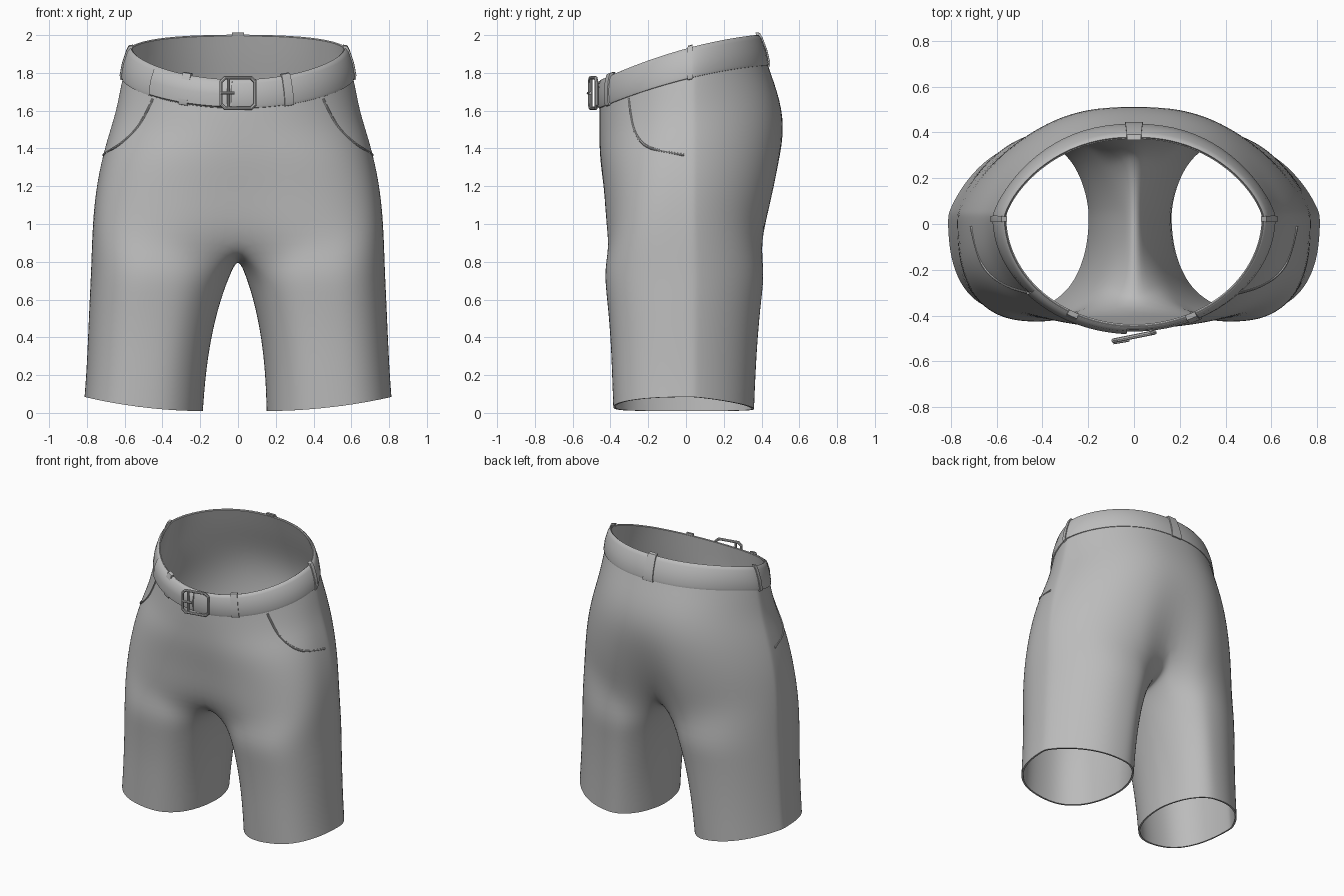
import bpy, bmesh, math
from mathutils import Vector

if "Cube" in bpy.data.objects:
    bpy.data.objects.remove(bpy.data.objects["Cube"])

grey = bpy.data.materials.new("grey_cloth")
grey.diffuse_color = (0.5, 0.5, 0.5, 1)
grey.use_nodes = True
grey.node_tree.nodes["Principled BSDF"].inputs["Base Color"].default_value = grey.diffuse_color
YC = 0.03  # depth of the side seam

# torso rings: centre z, tilt, half width, front y, back y, front roundness, back roundness (x, y), seam dip
TORSO = [(1.925, .27, .572, -.452, .385, 2.0, 2.2, 1.40, 0),
         (1.765, .25, .615, -.460, .435, 2.0, 2.3, 1.30, 0),
         (1.590, .20, .645, -.460, .505, 2.2, 2.5, 1.25, 0),
         (1.430, .14, .700, -.458, .525, 2.6, 2.6, 1.25, 0),
         (1.220, .12, .750, -.436, .495, 3.0, 2.8, 1.25, .025),
         (1.000, .12, .772, -.428, .450, 3.5, 3.0, 1.25, .07)]
# leg rings: z, inner x, outer x, front y, back y, front centre x, back centre x, start angle
LEGS = [(.76, .030, .780, -.440, .425, .42, .32, 48),
        (.60, .088, .788, -.420, .402, .44, .34, 42),
        (.40, .133, .796, -.402, .383, .46, .36, 40),
        (.20, .158, .806, -.394, .371, .48, .38, 40),
        (.01, .168, .815, -.388, .364, .50, .40, 40)]


def quarter(a, w, d, px, py):
    """Rounded quarter outline of width w and depth d at angle a."""
    s, c = math.sin(math.radians(a)), math.cos(math.radians(a))
    return w * math.copysign(abs(s) ** (2 / px), s), YC + d * abs(c) ** (2 / py)


def torso(s, a):
    """Torso point, angle 0 = front, 90 = outer side, 180 = back."""
    i = min(max(int(s), 0), len(TORSO) - 2)
    f = s - i
    z, tilt, w, yf, yb, p, px, py, _ = [u + (v - u) * f for u, v in zip(TORSO[i], TORSO[i + 1])]
    if math.cos(math.radians(a)) >= 0:
        x, y = quarter(a, w, yf - YC, p, p)
    else:
        x, y = quarter(a, w, yb - YC, px, py)
    return Vector((x, y, z + tilt * (y - .75 * y * y)))


def torso_out(s, a, off):
    """Torso point pushed outward by off."""
    t = torso(s, a + 3) - torso(s, a - 3)
    return torso(s, a) + Vector((t.y, -t.x, 0)).normalized() * off


def finish(obj, angle=40):
    bpy.ops.object.select_all(action='DESELECT')
    obj.select_set(True)
    bpy.context.view_layer.objects.active = obj
    bpy.ops.object.convert(target='MESH')
    obj.data.materials.clear()
    obj.data.materials.append(grey)
    bpy.ops.object.shade_smooth_by_angle(angle=math.radians(angle))


def mesh_object(name, bm):
    bmesh.ops.recalc_face_normals(bm, faces=bm.faces)
    me = bpy.data.meshes.new(name)
    bm.to_mesh(me)
    bm.free()
    obj = bpy.data.objects.new(name, me)
    bpy.context.collection.objects.link(obj)
    return obj


# shorts shell: one half, mirrored
M, K = 21, 9
bm = bmesh.new()
rings = []
for s, row in enumerate(TORSO):
    ring = [bm.verts.new(torso(s, 180 * i / (M - 1))) for i in range(M)]
    ring[0].co.x = ring[-1].co.x = 0
    ring[0].co.y += row[-1] * .4
    ring[-1].co.y -= row[-1]
    rings.append(ring)
for r0, r1 in zip(rings, rings[1:]):
    for i in range(M - 1):
        bm.faces.new((r0[i], r0[i + 1], r1[i + 1], r1[i]))

# crotch seam from back to front
front, back = rings[-1][0].co, rings[-1][-1].co
crotch = []
for k in range(1, K + 1):
    t = 2 * k / (K + 1) - 1
    y = (front.y + back.y) / 2 + (front.y - back.y) / 2 * math.sin(t * math.pi / 2)
    end, e = (back, 1.8) if t < 0 else (front, 2.4)
    crotch.append(bm.verts.new((0, y, .81 + (end.z - .81) * abs(t) ** e)))

# leg tube
prev = rings[-1] + crotch
for n, (z, xi, xo, yf, yb, cf, cb, st) in enumerate(LEGS):
    angles = [-st + (180 + 2 * st) * i / (M - 1) for i in range(M)]
    angles += [180 + st + (180 - 2 * st) * k / (K + 1) for k in range(1, K + 1)]
    ring = []
    for a in angles:
        outer = math.sin(math.radians(a)) >= 0
        is_front = math.cos(math.radians(a)) >= 0
        c = cf if is_front else cb
        w = xo - c if outer else c - xi
        if is_front:
            x, y = quarter(a, w, yf - YC, 2.5, 2.5 if outer else 2.1)
        else:
            x, y = quarter(a, w, yb - YC, 2.2, 1.25 if outer else 1.7)
        x += c
        lift = .075 * ((x - xi) / (xo - xi)) ** 2 if n == len(LEGS) - 1 else 0
        ring.append(bm.verts.new((x, y, z + lift)))
    for i in range(len(ring)):
        j = (i + 1) % len(ring)
        bm.faces.new((prev[i], prev[j], ring[j], ring[i]))
    prev = ring
shorts = mesh_object("shorts", bm)
mir = shorts.modifiers.new("mirror", 'MIRROR')
mir.merge_threshold = .002
sub = shorts.modifiers.new("smooth", 'SUBSURF')
sub.levels = sub.render_levels = 2
sol = shorts.modifiers.new("cloth", 'SOLIDIFY')
sol.thickness = .012
sol.offset = -1
finish(shorts, 50)
# legs lean slightly to one side
for v in shorts.data.vertices:
    if v.co.z < .8:
        v.co.x -= .022 * (1 - v.co.z / .8) * max(0, 1 - abs(v.co.x) / .8)


def band(name, a0, a1, n, profile):
    """Strip swept round the waist; profile is a loop of (ring position, offset)."""
    bm = bmesh.new()
    full = a1 - a0 >= 360
    rows = []
    for i in range(n if full else n + 1):
        a = a0 + (a1 - a0) * i / n
        rows.append([bm.verts.new(torso_out(s, a, o)) for s, o in profile])
    m = len(profile)
    for i in range(n):
        r0, r1 = rows[i], rows[(i + 1) % len(rows)]
        for j in range(m):
            bm.faces.new((r0[j], r0[(j + 1) % m], r1[(j + 1) % m], r1[j]))
    if not full:
        bm.faces.new(rows[0])
        bm.faces.new(rows[-1])
    finish(mesh_object(name, bm), 50)


# belt, its loose end and the loops holding it
band("belt", 0, 360, 80, [(1.0, -.008), (.98, .003), (.88, .009), (.5, .014), (.12, .01),
                          (0, .002), (-.02, -.004), (.03, -.012)])
band("belt_end", 311, 357, 16, [(.97, .0), (.93, .014), (.5, .026), (.08, .016), (.0, .0)])
for name, a in (("front_loop_right", 26), ("front_loop_left", 332), ("side_loop_right", 90),
                ("side_loop_left", 270), ("back_loop", 180)):
    band(name, a - 2.4, a + 2.4, 4, [(1.04, -.008), (1.02, .008), (.9, .016), (.5, .021),
                                     (.1, .017), (-.08, .01), (-.1, -.012)])


def rod(name, points, radius, cyclic=False, kind='POLY'):
    cu = bpy.data.curves.new(name, 'CURVE')
    cu.dimensions = '3D'
    cu.bevel_depth = radius
    cu.bevel_resolution = 2
    cu.use_fill_caps = True
    sp = cu.splines.new(kind)
    sp.points.add(len(points) - 1)
    for p, co in zip(sp.points, points):
        p.co = (*co, 1)
    sp.use_cyclic_u = cyclic
    if kind == 'NURBS':
        sp.order_u = 3
        sp.use_endpoint_u = not cyclic
    obj = bpy.data.objects.new(name, cu)
    bpy.context.collection.objects.link(obj)
    finish(obj)


# pocket openings
path = [(1.05, 47), (1.7, 50), (2.3, 55), (2.85, 64), (3.1, 75), (3.3, 88)]
for side, name in ((1, "pocket_edge_right"), (-1, "pocket_edge_left")):
    pts = [torso_out(s, a, -.003) for s, a in path]
    rod(name, [(side * p.x, p.y, p.z) for p in pts], .007, kind='NURBS')


# buckle: frame, bar and prong, turned slightly
def buckle_pt(u, v, d=0):
    return (u, -.492 + .2 * u - d, 1.693 + v)


frame = [(-.09, -.06), (-.07, -.08), (.07, -.08), (.09, -.06),
         (.09, .06), (.07, .08), (-.07, .08), (-.09, .06)]
rod("buckle_frame", [buckle_pt(*p) for p in frame], .01, True)
rod("buckle_bar", [buckle_pt(-.05, -.08), buckle_pt(-.05, .08)], .008)
rod("buckle_prong", [buckle_pt(-.09, 0, .008), buckle_pt(-.02, 0, .01)], .008)
